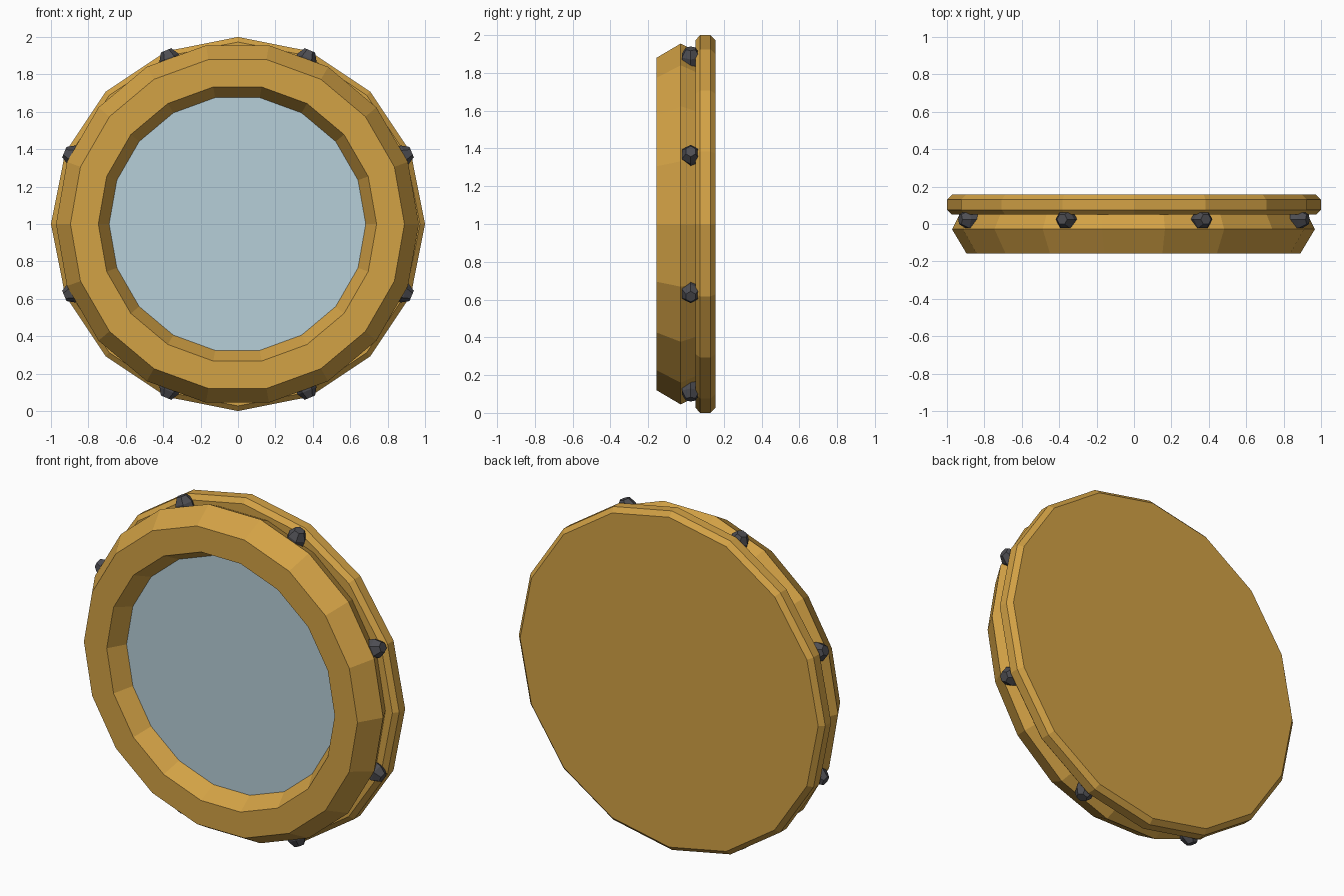
import bpy, bmesh
from math import sin, cos, pi, tau
from mathutils import Vector

if "Cube" in bpy.data.objects:
    bpy.data.objects.remove(bpy.data.objects["Cube"])


def material(name, rgb):
    m = bpy.data.materials.new(name)
    m.diffuse_color = (*rgb, 1)
    m.use_nodes = True
    m.node_tree.nodes["Principled BSDF"].inputs["Base Color"].default_value = m.diffuse_color
    return m


wood = material("ochre", (0.65, 0.36, 0.06))
glass = material("pale_glass", (0.47, 0.62, 0.69))
iron = material("dark_iron", (0.075, 0.075, 0.085))


def lathe(name, profile, sides, mat, origin, axis=(0, 1, 0), ref=(1, 0, 0), ring=False):
    """Spin (radius, distance along axis) points; ring=True closes the profile, else the ends are capped."""
    a, u, o = Vector(axis), Vector(ref), Vector(origin)
    v = a.cross(u)
    bm = bmesh.new()
    loops = [[bm.verts.new(o + a * d + (u * cos(tau * i / sides) + v * sin(tau * i / sides)) * r)
              for i in range(sides)] for r, d in profile]
    pairs = list(zip(loops, loops[1:]))
    if ring:
        pairs.append((loops[-1], loops[0]))
    else:
        bm.faces.new(loops[0])
        bm.faces.new(loops[-1])
    for p, q in pairs:
        for i in range(sides):
            j = (i + 1) % sides
            bm.faces.new((p[i], p[j], q[j], q[i]))
    bmesh.ops.recalc_face_normals(bm, faces=bm.faces)
    me = bpy.data.meshes.new(name)
    bm.to_mesh(me)
    bm.free()
    me.materials.append(mat)
    ob = bpy.data.objects.new(name, me)
    bpy.context.collection.objects.link(ob)
    return ob


# Back plate: chamfered 16-sided disc
lathe("back_plate", [(0.973, 0.05), (1, 0.075), (1, 0.13), (0.973, 0.157)], 16, wood, (0, 0, 1))

# Front frame: 18-sided ring with sloped outer and inner walls
lathe("front_frame", [(0.93, 0.05), (0.97, -0.028), (0.893, -0.157), (0.744, -0.157),
                      (0.686, -0.055), (0.686, 0.05)], 18, wood, (-0.003, 0, 1), ring=True)

# Glass pane
lathe("glass_pane", [(0.686, -0.055), (0.686, 0.045)], 18, glass, (-0.003, 0, 1))

# Hexagonal rivets around the rim, pointing outward
for k in range(8):
    t = tau * (k + 0.5) / 8
    out, tangent = (cos(t), 0, sin(t)), (-sin(t), 0, cos(t))
    lathe(f"rivet_{k + 1}", [(0.035, 0.90), (0.054, 0.925), (0.054, 0.965), (0.03, 1.005)],
          6, iron, (0, 0.025, 1), out, tangent)
